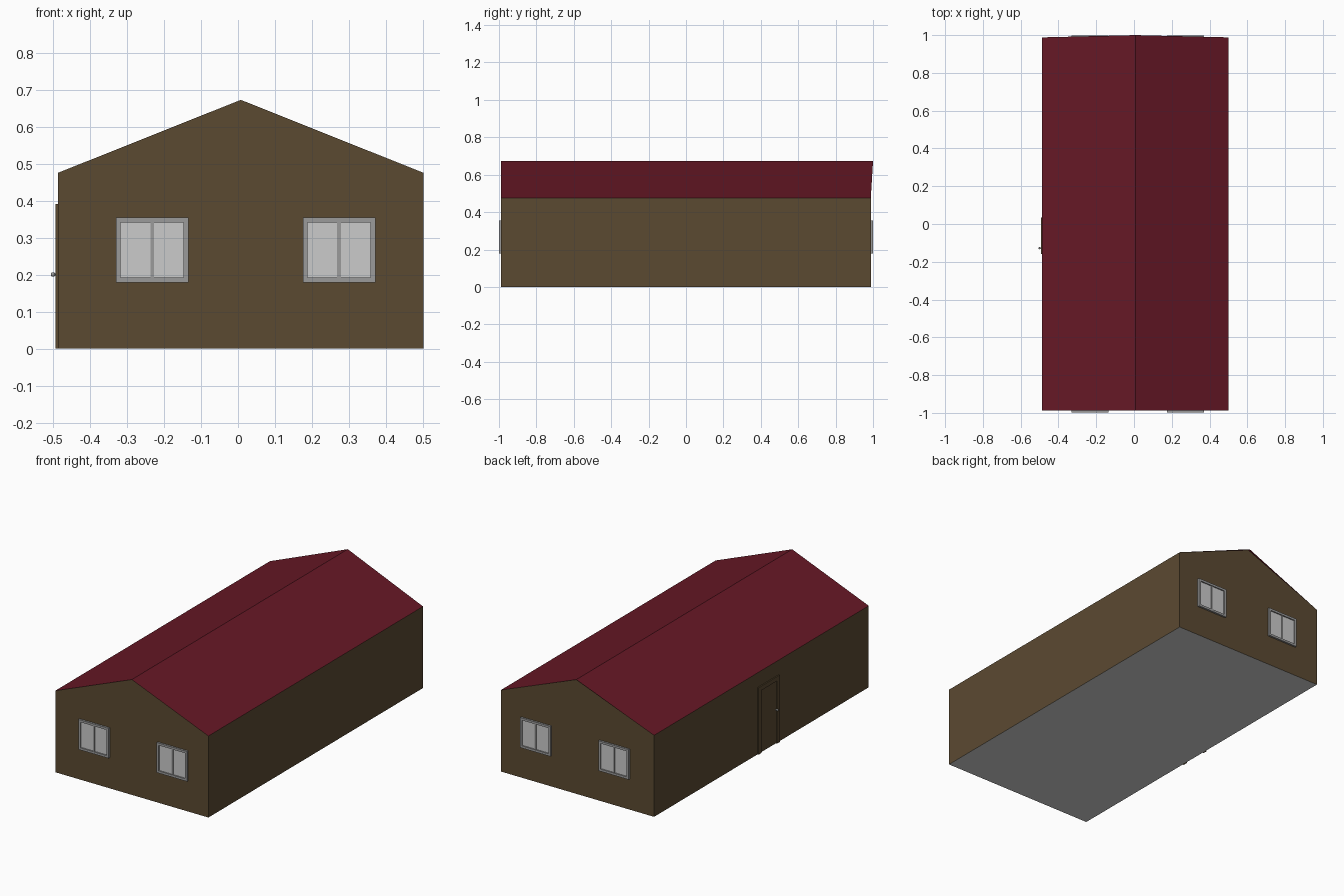
import bpy
import bmesh

default = bpy.data.objects.get("Cube")
if default:
    bpy.data.objects.remove(default, do_unlink=True)


def material(name, r, g, b):
    m = bpy.data.materials.new(name)
    m.use_nodes = True
    m.diffuse_color = (r, g, b, 1)
    m.node_tree.nodes["Principled BSDF"].inputs["Base Color"].default_value = (r, g, b, 1)
    return m


BROWN = material("brown_wall", 0.105, 0.068, 0.031)
RED = material("dark_red_roof", 0.134, 0.009, 0.019)
GREY = material("grey_frame", 0.33, 0.33, 0.33)
GLASS = material("pale_grey_glass", 0.60, 0.60, 0.60)
FLOOR = material("light_grey_floor", 0.65, 0.65, 0.65)


def finish(name, bm, *mats):
    bmesh.ops.recalc_face_normals(bm, faces=bm.faces)
    mesh = bpy.data.meshes.new(name)
    bm.to_mesh(mesh)
    bm.free()
    for m in mats:
        mesh.materials.append(m)
    obj = bpy.data.objects.new(name, mesh)
    bpy.context.collection.objects.link(obj)
    return obj


def add_box(bm, x, y, z):
    """Box spanning the given (low, high) ranges."""
    verts = bmesh.ops.create_cube(bm, size=1)["verts"]
    for v in verts:
        v.co = [(lo + hi) / 2 + c * (hi - lo) for c, (lo, hi) in zip(v.co, (x, y, z))]


def box(name, mat, x, y, z):
    bm = bmesh.new()
    add_box(bm, x, y, z)
    return finish(name, bm, mat)


# House shell: gabled profile joined front to back
LEFT, RIGHT, RIDGE_X = 0.501, -0.486, 0.0075
EAVE, RIDGE, END = 0.475, 0.672, 0.988
profile = [(RIGHT, 0), (LEFT, 0), (LEFT, EAVE), (RIDGE_X, RIDGE), (RIGHT, EAVE)]
bm = bmesh.new()
front = [bm.verts.new((x, -END, z)) for x, z in profile]
back = [bm.verts.new((x, END, z)) for x, z in profile]
bm.faces.new(front)
bm.faces.new(back)
for i in range(5):
    j = (i + 1) % 5
    bm.faces.new((front[i], front[j], back[j], back[i]))
bmesh.ops.recalc_face_normals(bm, faces=bm.faces)
for f in bm.faces:
    f.material_index = 1 if f.normal.z > 0.5 else 2 if f.normal.z < -0.5 else 0
finish("house_shell", bm, BROWN, RED, FLOOR)

# Roof peak running slightly past the rear gable
bm = bmesh.new()
tip = bm.verts.new((RIDGE_X, 1.0, RIDGE))
peak = bm.verts.new((RIDGE_X, END, RIDGE))
for x in (LEFT, RIGHT):
    bm.faces.new((tip, peak, bm.verts.new((x, END, EAVE))))
finish("roof_rear_overhang", bm, RED)


# Windows: a pair on each gable end
def window(name, cx, side):
    half, low, high, rim = 0.098, 0.179, 0.354, 0.013

    def depth(d):
        return sorted((side * (END - 0.004), side * (END + d)))

    bm = bmesh.new()
    outer = depth(0.011)
    for s in (-1, 1):
        edge = sorted((cx + s * half, cx + s * (half - rim)))
        add_box(bm, edge, outer, (low, high))
    inner = (cx - half + rim, cx + half - rim)
    add_box(bm, inner, outer, (low, low + rim))
    add_box(bm, inner, outer, (high - rim, high))
    add_box(bm, (cx - 0.005, cx + 0.005), depth(0.008), (low + rim, high - rim))
    finish(name + "_frame", bm, GREY)
    box(name + "_glass", GLASS, inner, depth(0.004), (low + rim, high - rim))


for end, side in (("front", -1), ("back", 1)):
    for hand, cx in (("left", 0.273), ("right", -0.232)):
        window(f"{end}_{hand}_window", cx, side)

# Door on the right wall: casing, leaf and knob
D0, D1, TOP, CASING = -0.16, 0.035, 0.39, 0.025
out = (RIGHT - 0.007, RIGHT + 0.004)
bm = bmesh.new()
add_box(bm, out, (D0, D0 + CASING), (0, TOP))
add_box(bm, out, (D1 - CASING, D1), (0, TOP))
add_box(bm, out, (D0 + CASING, D1 - CASING), (TOP - CASING, TOP))
finish("door_casing", bm, BROWN)
box("door_leaf", BROWN, (RIGHT - 0.002, RIGHT + 0.004),
    (D0 + CASING, D1 - CASING), (0.002, TOP - CASING))
box("knob_stem", GREY, (RIGHT - 0.014, RIGHT), (-0.131, -0.125), (0.197, 0.203))
bm = bmesh.new()
bmesh.ops.create_uvsphere(bm, u_segments=12, v_segments=8, radius=0.006)
bmesh.ops.translate(bm, verts=bm.verts, vec=(RIGHT - 0.014, -0.128, 0.2))
for f in bm.faces:
    f.smooth = True
finish("door_knob", bm, GREY)
